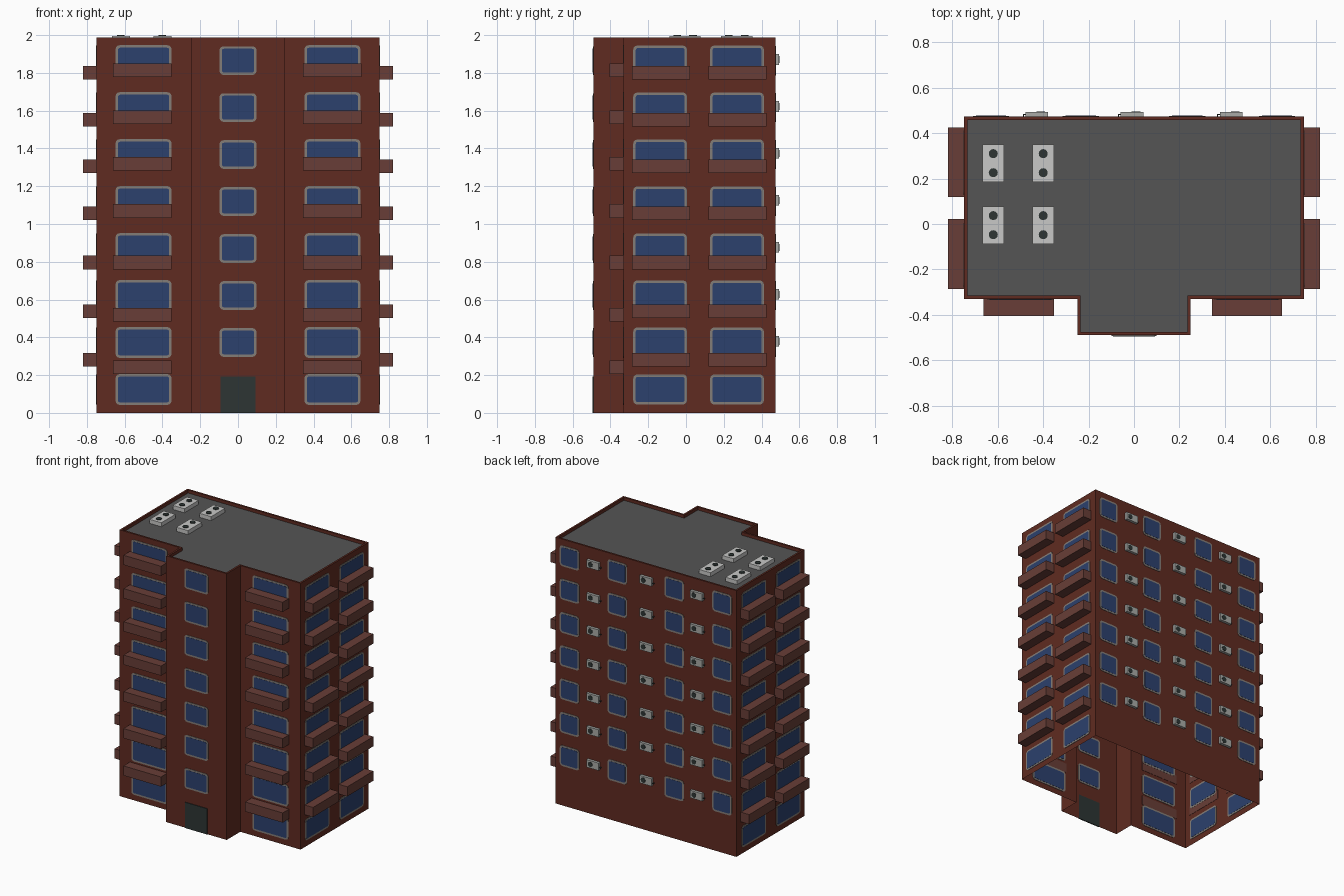
import bpy, bmesh, math
from mathutils import Vector

if "Cube" in bpy.data.objects:
    bpy.data.objects.remove(bpy.data.objects["Cube"])


def material(name, rgb):
    m = bpy.data.materials.new(name)
    m.diffuse_color = (*rgb, 1)
    m.use_nodes = True
    m.node_tree.nodes["Principled BSDF"].inputs["Base Color"].default_value = m.diffuse_color
    return m


BRICK = material("brick", (0.117, 0.024, 0.015))
BALC = material("balcony_brown", (0.138, 0.048, 0.038))
GLASS = material("blue_glass", (0.025, 0.052, 0.155))
FRAME = material("window_frame_grey", (0.23, 0.205, 0.185))
ROOF = material("roof_grey", (0.089, 0.089, 0.089))
DOOR = material("door_dark", (0.026, 0.036, 0.034))
WHITE = material("vent_white", (0.58, 0.58, 0.57))
METAL = material("cooler_grey", (0.40, 0.41, 0.39))
DARK = material("fan_dark", (0.026, 0.036, 0.034))

STEP = 0.2487                                   # storey height
FRONT, PORCH, BACK, SIDE = -0.33, -0.49, 0.473, 0.748
TOP, DECK = 1.988, 1.965


def finish(name, bm, *mats, fix=True):
    if fix:
        bmesh.ops.recalc_face_normals(bm, faces=bm.faces)
    me = bpy.data.meshes.new(name)
    bm.to_mesh(me)
    bm.free()
    for m in mats:
        me.materials.append(m)
    ob = bpy.data.objects.new(name, me)
    bpy.context.collection.objects.link(ob)


def prism(bm, pts, vec, mi=0):
    """Closed solid: polygon pts extruded along vec."""
    a = [bm.verts.new(p) for p in pts]
    b = [bm.verts.new(Vector(p) + Vector(vec)) for p in pts]
    n = len(a)
    faces = [bm.faces.new(a[::-1]), bm.faces.new(b)]
    faces += [bm.faces.new((a[i], a[(i + 1) % n], b[(i + 1) % n], b[i])) for i in range(n)]
    for f in faces:
        f.material_index = mi


def box(bm, x0, x1, y0, y1, z0, z1, mi=0):
    prism(bm, [(x0, y0, z0), (x1, y0, z0), (x1, y1, z0), (x0, y1, z0)], (0, 0, z1 - z0), mi)


def disc(bm, c, r, axis, t, mi, n=12):
    ring = [(r * math.cos(2 * math.pi * i / n), r * math.sin(2 * math.pi * i / n)) for i in range(n)]
    if axis == "z":
        prism(bm, [(c[0] + a, c[1] + b, c[2]) for a, b in ring], (0, 0, t), mi)
    else:
        prism(bm, [(c[0] + a, c[1], c[2] + b) for a, b in ring], (0, t, 0), mi)


def rounded(w, h, r):
    """Rounded rectangle outline around the origin."""
    pts = []
    for k, (sx, sy) in enumerate([(1, 1), (-1, 1), (-1, -1), (1, -1)]):
        for j in range(4):
            a = math.pi / 2 * (k + j / 3)
            pts.append((sx * (w / 2 - r) + r * math.cos(a), sy * (h / 2 - r) + r * math.sin(a)))
    return pts


def window(bm, axis, wall, u, z, w, h):
    """Frame plate and glass plate straddling a wall; axis is the wall normal."""
    for inset, t, mi in ((0, 0.003, 1), (0.013, 0.0042, 0)):
        out = rounded(w - 2 * inset, h - 2 * inset, 0.022 - inset * 0.8)
        if axis == "y":
            prism(bm, [(u + a, wall - t, z + b) for a, b in out], (0, 2 * t, 0), mi)
        else:
            prism(bm, [(wall - t, u + a, z + b) for a, b in out], (2 * t, 0, 0), mi)


def outline(d):
    """Plan of the building, inset by d."""
    s, p = SIDE - d, 0.25 - d
    return [(-s, FRONT + d), (-p, FRONT + d), (-p, PORCH + d), (p, PORCH + d),
            (p, FRONT + d), (s, FRONT + d), (s, BACK - d), (-s, BACK - d)]


# Walls: shell open at the bottom, with parapet and sunken roof deck
bm = bmesh.new()
loops = [[bm.verts.new((x, y, z)) for x, y in outline(d)]
         for d, z in ((0, 0), (0, TOP), (0.014, TOP), (0.014, DECK))]
for lo, hi in zip(loops, loops[1:]):
    for i in range(8):
        j = (i + 1) % 8
        bm.faces.new((lo[i], lo[j], hi[j], hi[i]))
deck = bm.faces.new(loops[-1])
deck.material_index = 1
finish("building_walls", bm, BRICK, ROOF, fix=False)

# Front and side windows, all eight storeys
bm = bmesh.new()
for k in range(8):
    z = 0.124 + k * STEP
    for s in (-1, 1):
        window(bm, "y", FRONT, s * 0.5, z, 0.297, 0.163)
        for y in (-0.137, 0.27):
            window(bm, "x", s * SIDE, y, z, 0.285, 0.16)
finish("wide_windows", bm, GLASS, FRAME)

# Stairwell and back windows, upper seven storeys
bm = bmesh.new()
for k in range(1, 8):
    z = 0.124 + k * STEP
    window(bm, "y", PORCH, 0, z, 0.197, 0.152)
    for x in (-0.63, -0.235, 0.235, 0.63):
        window(bm, "y", BACK, x, z, 0.16, 0.155)
finish("small_windows", bm, GLASS, FRAME)

# Entrance door
bm = bmesh.new()
box(bm, -0.092, 0.092, PORCH - 0.005, PORCH + 0.003, 0, 0.192)
finish("entrance_door", bm, DOOR)

# Balconies
bm = bmesh.new()
for z in (0.241, 0.52, 0.796, 1.069, 1.318, 1.565, 1.814):
    for x in (-0.507, 0.498):
        box(bm, x - 0.155, x + 0.155, -0.406, FRONT + 0.002, z - 0.036, z + 0.036)
finish("front_balconies", bm, BALC)
bm = bmesh.new()
for z in (0.281, 0.538, 0.796, 1.056, 1.305, 1.552, 1.80):
    for y in (-0.132, 0.272):
        for s in (-1, 1):
            a, b = sorted((s * (SIDE - 0.002), s * 0.82))
            box(bm, a, b, y - 0.154, y + 0.154, z - 0.036, z + 0.036)
finish("side_balconies", bm, BALC)

# Rooftop ventilation units with two fans each
bm = bmesh.new()
for x in (-0.62, -0.40):
    for y in (0.268, -0.005):
        box(bm, x - 0.048, x + 0.048, y - 0.083, y + 0.083, DECK, 1.995)
        for dy in (-0.042, 0.042):
            disc(bm, (x, y + dy, 1.994), 0.02, "z", 0.006, 1)
finish("rooftop_vents", bm, WHITE, DARK)

# Wall coolers on the back: case, fan and pipe
bm = bmesh.new()
for k in range(1, 8):
    z = 0.13 + k * STEP
    for x in (-0.428, -0.009, 0.428):
        box(bm, x - 0.05, x + 0.05, BACK - 0.001, 0.493, z - 0.028, z + 0.028)
        disc(bm, (x + 0.018, 0.492, z), 0.019, "y", 0.003, 1)
        box(bm, x - 0.062, x - 0.049, 0.480, 0.485, z - 0.012, z - 0.006, 1)
        box(bm, x - 0.062, x - 0.057, BACK, 0.485, z - 0.012, z - 0.006, 1)
finish("wall_coolers", bm, METAL, DARK)
